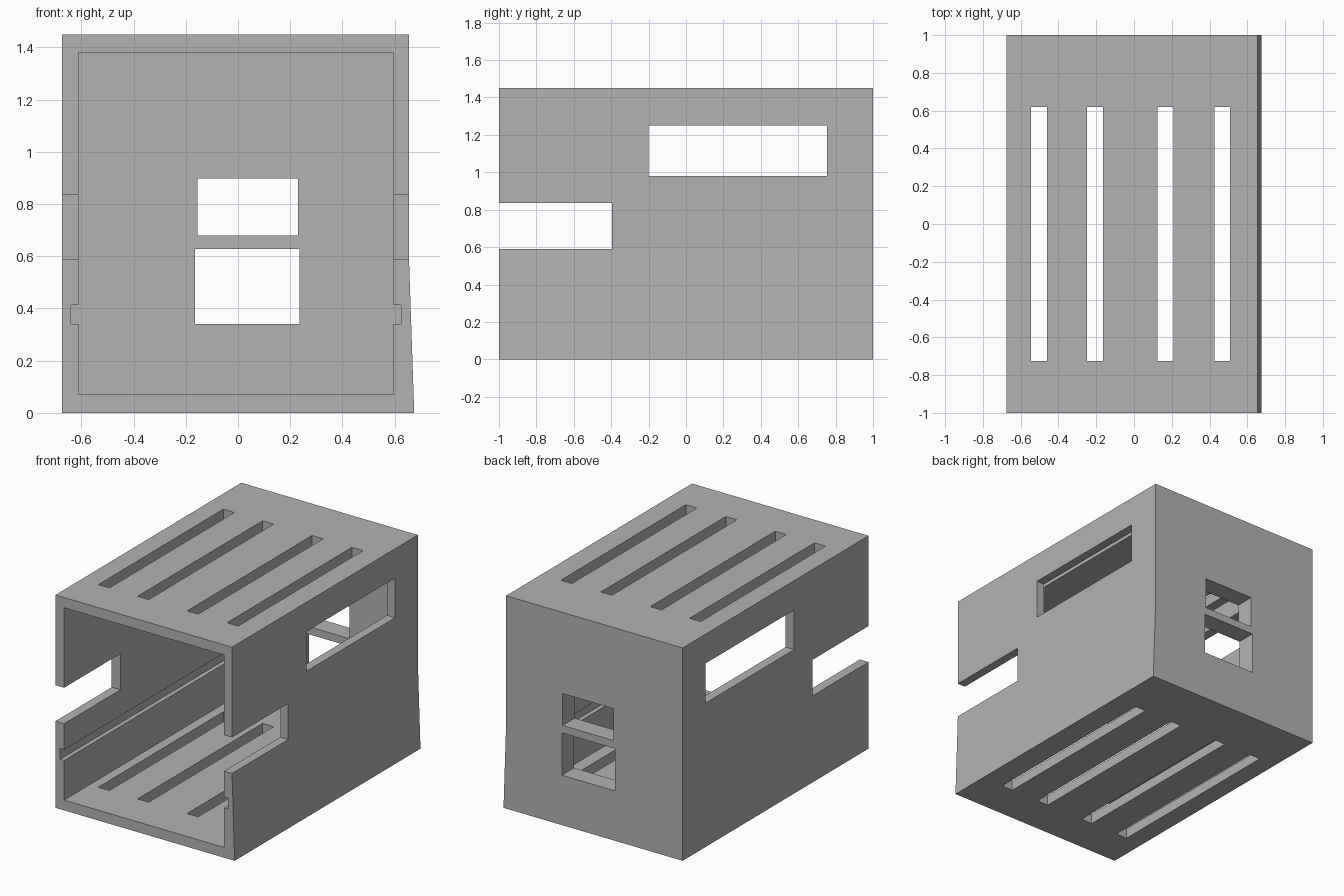
import bpy
import bmesh
from mathutils import Matrix, Vector

cube = bpy.data.objects.get("Cube")
if cube:
    bpy.data.objects.remove(cube, do_unlink=True)

grey = bpy.data.materials.new("plain grey")
grey.use_nodes = True
COLOUR = (0.45, 0.45, 0.45, 1)
grey.diffuse_color = COLOUR
grey.node_tree.nodes["Principled BSDF"].inputs["Base Color"].default_value = COLOUR


def add_object(name, bm):
    bmesh.ops.recalc_face_normals(bm, faces=bm.faces)
    mesh = bpy.data.meshes.new(name)
    bm.to_mesh(mesh)
    bm.free()
    mesh.materials.append(grey)
    obj = bpy.data.objects.new(name, mesh)
    bpy.context.scene.collection.objects.link(obj)
    return obj


def extruded(name, profile, y0, y1):
    """Solid made by pushing an (x, z) outline from y0 to y1."""
    bm = bmesh.new()
    face = bm.faces.new([bm.verts.new((x, y0, z)) for x, z in profile])
    moved = bmesh.ops.extrude_face_region(bm, geom=[face])["geom"]
    bmesh.ops.translate(bm, vec=(0, y1 - y0, 0),
                        verts=[v for v in moved if isinstance(v, bmesh.types.BMVert)])
    return add_object(name, bm)


def cut_box(body, xs, ys, zs):
    """Cut a box-shaped opening from the body."""
    lo, hi = Vector((xs[0], ys[0], zs[0])), Vector((xs[1], ys[1], zs[1]))
    bm = bmesh.new()
    bmesh.ops.create_cube(bm, size=1, matrix=Matrix.Translation((lo + hi) / 2)
                          @ Matrix.Diagonal((*(hi - lo), 1)))
    cutter = add_object("cutter", bm)
    cutter.hide_render = True
    mod = body.modifiers.new("opening", "BOOLEAN")
    mod.operation = "DIFFERENCE"
    mod.solver = "EXACT"
    mod.object = cutter
    bpy.context.view_layer.objects.active = body
    bpy.ops.object.modifier_apply(modifier=mod.name)
    bpy.data.objects.remove(cutter, do_unlink=True)


# Outer block, its left wall flaring slightly towards the base
LEFT, RIGHT, TOP = 0.655, -0.675, 1.45
body = extruded("enclosure", [(RIGHT, 0), (0.675, 0), (LEFT, 0.59), (LEFT, TOP), (RIGHT, TOP)], -1, 1)

# Open-fronted cavity and the board grooves along both walls
INNER_BACK = 0.87
cut_box(body, (-0.61, 0.595), (-1.1, INNER_BACK), (0.07, 1.38))
cut_box(body, (-0.64, 0.625), (-1.1, INNER_BACK), (0.34, 0.413))

# Openings through both side walls: notch at the front, long window above
cut_box(body, (-1, 1), (-1.1, -0.395), (0.59, 0.835))
cut_box(body, (-1, 1), (-0.2, 0.755), (0.98, 1.25))

# Vent slots through the roof and floor
for x in (-0.503, -0.207, 0.166, 0.467):
    cut_box(body, (x - 0.042, x + 0.042), (-0.725, 0.62), (-0.1, 1.6))

# Two ports in the back wall
cut_box(body, (-0.155, 0.23), (0.7, 1.1), (0.68, 0.897))
cut_box(body, (-0.165, 0.235), (0.7, 1.1), (0.34, 0.628))
